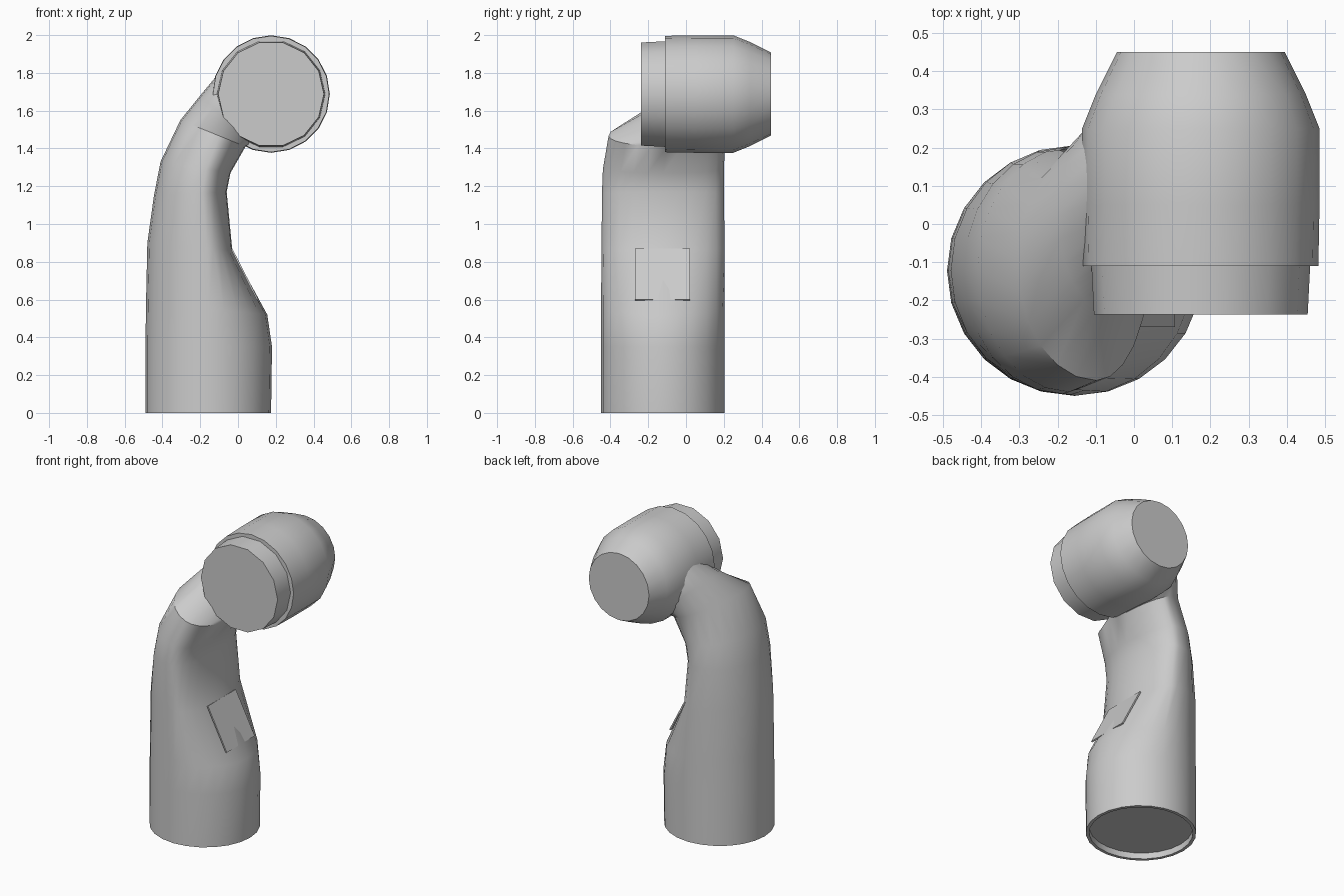
import bpy, bmesh
from math import sin, cos, pi, radians

cube = bpy.data.objects.get("Cube")
if cube:
    bpy.data.objects.remove(cube)

grey = bpy.data.materials.new("plain grey")
grey.use_nodes = True
colour = (0.6, 0.6, 0.6, 1)
grey.diffuse_color = colour
grey.node_tree.nodes["Principled BSDF"].inputs["Base Color"].default_value = colour


def loft(name, rings, angle=35):
    """Skin a list of equal-length rings and cap both ends."""
    bm = bmesh.new()
    rows = [[bm.verts.new(p) for p in ring] for ring in rings]
    n = len(rows[0])
    for a, b in zip(rows, rows[1:]):
        for i in range(n):
            j = (i + 1) % n
            bm.faces.new((a[i], a[j], b[j], b[i]))
    bm.faces.new(rows[0])
    bm.faces.new(rows[-1])
    bmesh.ops.recalc_face_normals(bm, faces=bm.faces)
    mesh = bpy.data.meshes.new(name)
    bm.to_mesh(mesh)
    bm.free()
    mesh.materials.append(grey)
    obj = bpy.data.objects.new(name, mesh)
    bpy.context.collection.objects.link(obj)
    bpy.ops.object.select_all(action='DESELECT')
    obj.select_set(True)
    bpy.context.view_layer.objects.active = obj
    bpy.ops.object.shade_smooth_by_angle(angle=radians(angle))
    return obj


def body_ring(left, right, front, back, split, n=24):
    """D-shaped slice; split is where the widest line sits from left to right."""
    (lx, lz), (rx, rz) = left, right
    ring = []
    for i in range(n):
        a = 2 * pi * i / n
        c = cos(a)
        t = split + c * ((1 - split) if c > 0 else split)
        y = (front + back) / 2 + sin(a) * (back - front) / 2
        ring.append((lx + (rx - lx) * t, y, lz + (rz - lz) * t))
    return ring


def round_ring(y, r, n, x=0.175, z=1.688):
    return [(x + r * cos(2 * pi * i / n), y, z + r * sin(2 * pi * i / n))
            for i in range(n)]


# Bent body: recessed base, waist, then the neck leaning into the head
loft("body", [body_ring(*s) for s in (
    ((-.47, .04), (.155, .04), -.43, .185, .5),
    ((-.47, 0), (.155, 0), -.43, .185, .5),
    ((-.49, 0), (.175, 0), -.45, .205, .5),
    ((-.49, .35), (.18, .35), -.45, .205, .5),
    ((-.487, .58), (.155, .52), -.45, .205, .52),
    ((-.48, .9), (-.03, .86), -.447, .205, .7),
    ((-.445, 1.15), (-.06, 1.17), -.445, .2, .67),
    ((-.41, 1.33), (-.04, 1.27), -.44, .2, .65),
    ((-.305, 1.55), (.04, 1.41), -.41, .21, .6),
    ((-.2, 1.68), (.08, 1.43), -.23, .28, .5),
    ((-.1, 1.8), (.12, 1.45), -.11, .35, .5),
    ((.02, 1.93), (.2, 1.5), -.05, .32, .5))])

# Head barrel with tapered back
loft("head", [round_ring(y, r, 20) for y, r in (
    (-.11, .308), (.05, .311), (.25, .311), (.34, .275), (.45, .22))])

# Shallow front lens
loft("front_lens", [round_ring(y, r, 14) for y, r in (
    (-.237, .28), (-.1, .287))])

# Thin raised pad on the waist slope
pad = [(-.03, .87), (.108, .6), (.1, .596), (-.038, .866)]
loft("side_pad", [[(x, y, z) for x, z in pad] for y in (-.27, .02)])
